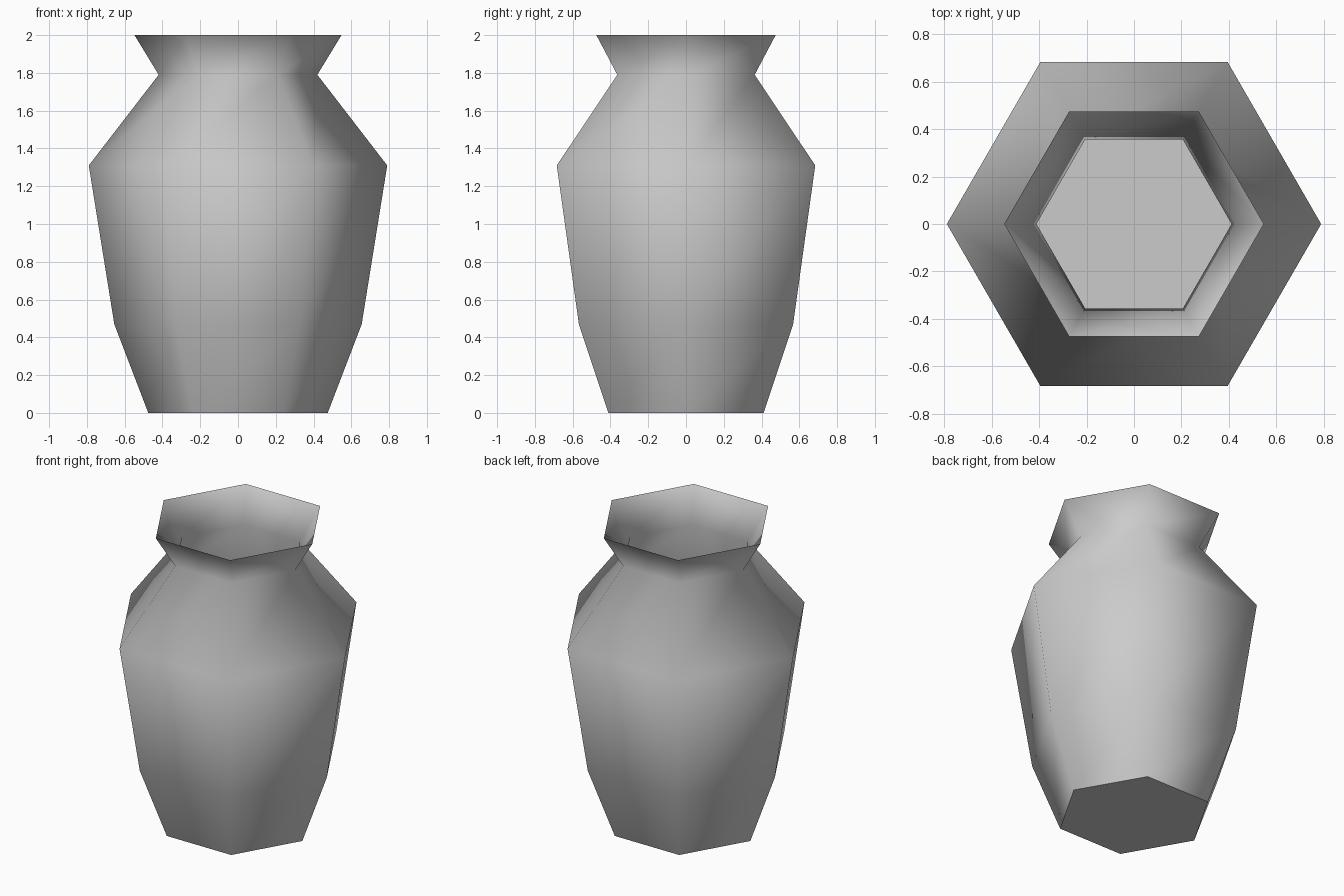
import bpy, bmesh, math
from mathutils import Vector

if "Cube" in bpy.data.objects:
    bpy.data.objects.remove(bpy.data.objects["Cube"])

SIDES = 6
WALL = 0.008

# Silhouette from foot to rim: (corner radius, height)
outer = [(0.475, 0.0), (0.655, 0.47), (0.79, 1.31), (0.42, 1.79), (0.548, 2.0)]
# Thin inner lining from neck down to the floor, sharing the rim
inner = [(r - WALL, z + (WALL if z == 0 else 0)) for r, z in reversed(outer[:-1])]

bm = bmesh.new()


def ring(radius, z):
    return [bm.verts.new(Vector((radius * math.cos(math.tau * i / SIDES),
                                 radius * math.sin(math.tau * i / SIDES), z)))
            for i in range(SIDES)]


rings = [ring(r, z) for r, z in outer + inner]

# Walls, outside then inside
for a, b in zip(rings, rings[1:]):
    for i in range(SIDES):
        j = (i + 1) % SIDES
        bm.faces.new((a[i], a[j], b[j], b[i]))

# Underside and inner floor
bm.faces.new(list(reversed(rings[0])))
bm.faces.new(rings[-1])

mesh = bpy.data.meshes.new("vase")
bm.to_mesh(mesh)
bm.free()
vase = bpy.data.objects.new("vase", mesh)
bpy.context.collection.objects.link(vase)

# Plain glaze
glaze = bpy.data.materials.new("light grey")
glaze.diffuse_color = (0.6, 0.6, 0.6, 1)
glaze.use_nodes = True
glaze.node_tree.nodes["Principled BSDF"].inputs["Base Color"].default_value = glaze.diffuse_color
mesh.materials.append(glaze)

# Smooth body, sharp foot and rim
bpy.context.view_layer.objects.active = vase
vase.select_set(True)
bpy.ops.object.shade_smooth_by_angle(angle=math.radians(68))
